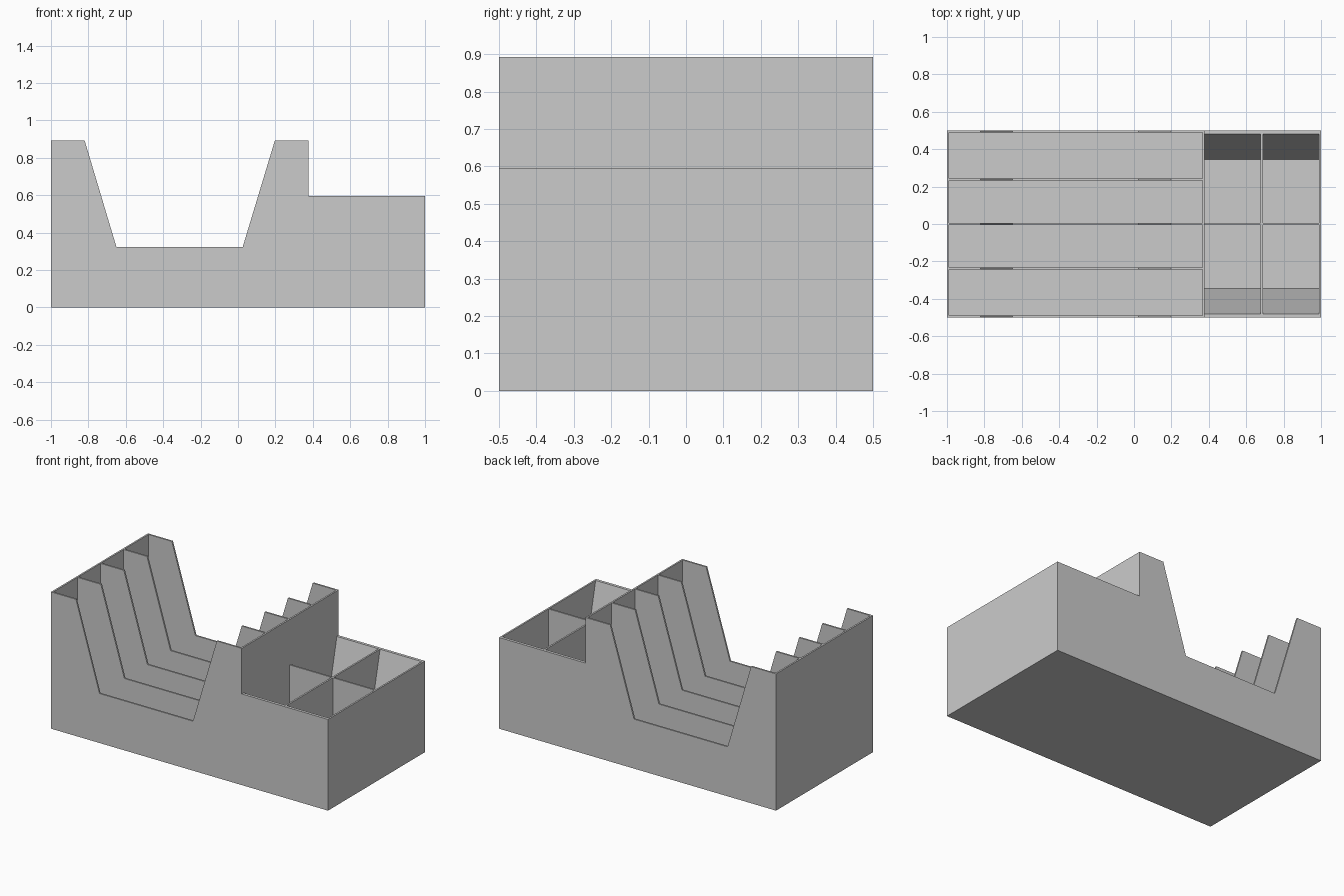
import bpy
import bmesh
from mathutils import Vector

cube = bpy.data.objects.get("Cube")
if cube:
    bpy.data.objects.remove(cube, do_unlink=True)

WALL = 0.011      # thickness of walls and floor
HIGH = 0.892      # top of the slot section
LOW = 0.595       # top of the compartment section
STEP = 0.377      # x where the two sections meet
ABOVE = 1.1       # cutters run past the top

grey = bpy.data.materials.new("light_grey")
grey.use_nodes = True
colour = (0.6, 0.6, 0.6, 1)
grey.diffuse_color = colour
grey.node_tree.nodes["Principled BSDF"].inputs["Base Color"].default_value = colour


def add_prism(bm, points, direction):
    """Extrude a closed outline along a direction into a solid."""
    face = bm.faces.new([bm.verts.new(p) for p in points])
    made = bmesh.ops.extrude_face_region(bm, geom=[face])["geom"]
    verts = [v for v in made if isinstance(v, bmesh.types.BMVert)]
    bmesh.ops.translate(bm, verts=verts, vec=Vector(direction))


def make_object(name, bm):
    bmesh.ops.recalc_face_normals(bm, faces=bm.faces)
    mesh = bpy.data.meshes.new(name)
    bm.to_mesh(mesh)
    bm.free()
    mesh.materials.append(grey)
    obj = bpy.data.objects.new(name, mesh)
    bpy.context.collection.objects.link(obj)
    return obj


# Solid organizer block from its front profile
profile = [(-1, 0), (1, 0), (1, LOW), (STEP, LOW), (STEP, HIGH), (0.197, HIGH),
           (0.025, 0.323), (-0.65, 0.323), (-0.82, HIGH), (-1, HIGH)]
bm = bmesh.new()
add_prism(bm, [(x, -0.5, z) for x, z in profile], (0, 1, 0))
organizer = make_object("desk_organizer", bm)

cut = bmesh.new()

# Four long slots, leaving thin dividers and full-height end walls
dividers = [-0.5 + WALL / 2, -0.238, 0, 0.238, 0.5 - WALL / 2]
for a, b in zip(dividers, dividers[1:]):
    y0, y1 = a + WALL / 2, b - WALL / 2
    x0, x1 = -1 + WALL, STEP - WALL
    outline = [(x0, y0, WALL), (x1, y0, WALL), (x1, y1, WALL), (x0, y1, WALL)]
    add_prism(cut, outline, (0, 0, ABOVE))

# Two by two compartments with a sloping outer wall
section = [(WALL / 2, WALL), (0.345, WALL), (0.481, LOW), (0.481, ABOVE), (WALL / 2, ABOVE)]
width = (1 - STEP - 2 * WALL) / 2
for x0 in (STEP, STEP + width + WALL):
    for side in (-1, 1):
        add_prism(cut, [(x0, side * y, z) for y, z in section], (width, 0, 0))

cutter = make_object("pocket_cutter", cut)
cutter.hide_render = True

# Carve the pockets and keep the result as the mesh
mod = organizer.modifiers.new("pockets", "BOOLEAN")
mod.operation = "DIFFERENCE"
mod.solver = "EXACT"
mod.object = cutter
bpy.context.view_layer.update()
graph = bpy.context.evaluated_depsgraph_get()
carved = bpy.data.meshes.new_from_object(organizer.evaluated_get(graph))
organizer.modifiers.clear()
organizer.data = carved
bpy.data.objects.remove(cutter, do_unlink=True)
